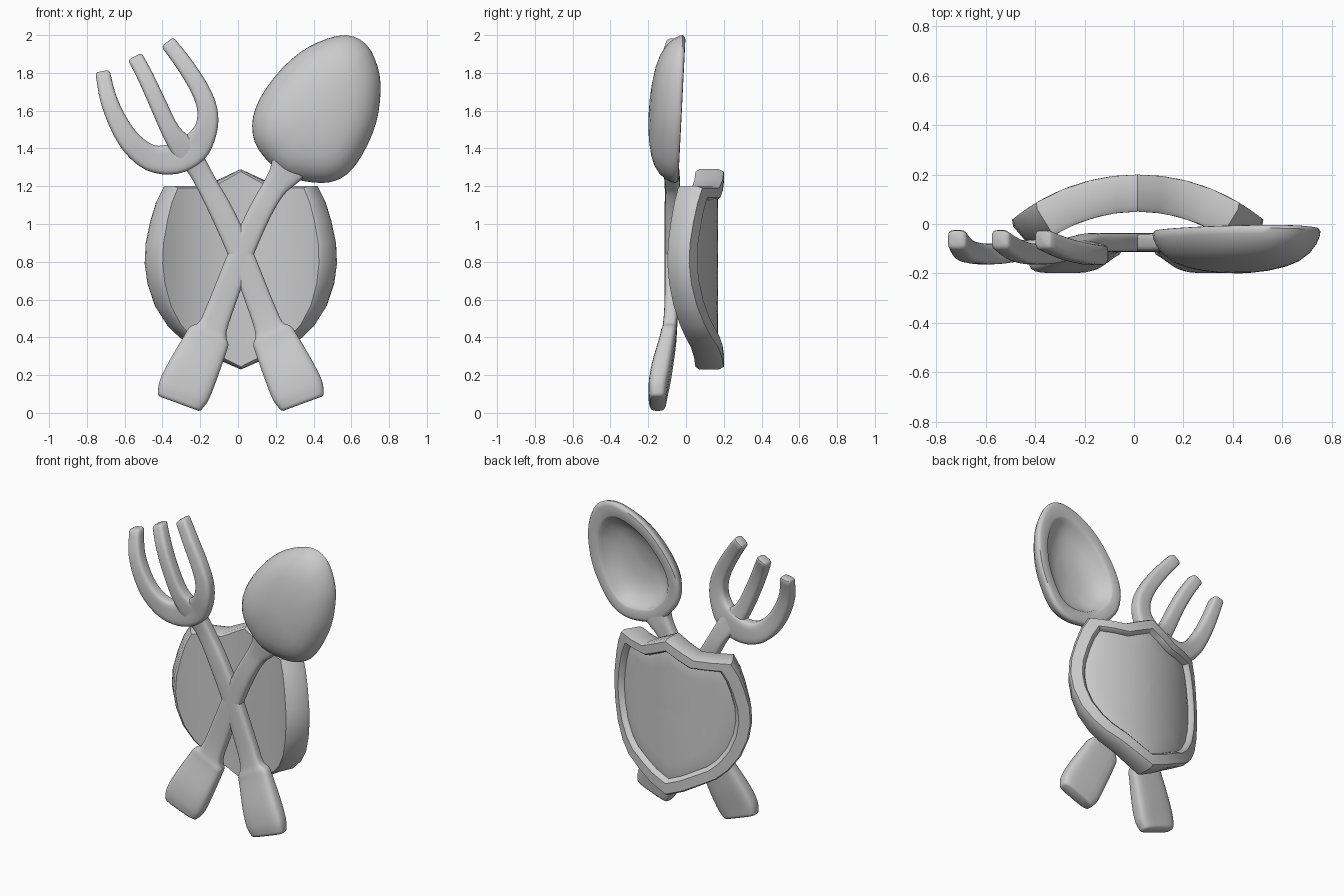
import bpy, bmesh, math
from mathutils import Vector

cube = bpy.data.objects.get("Cube")
if cube:
    bpy.data.objects.remove(cube)

grey = bpy.data.materials.new("plain_grey")
grey.use_nodes = True
grey.diffuse_color = (0.6, 0.6, 0.6, 1)
grey.node_tree.nodes["Principled BSDF"].inputs["Base Color"].default_value = (0.6, 0.6, 0.6, 1)
CROSS_X = 0.015


def spline(points, steps, closed=False):
    """Smooth interpolation through tuples of any length."""
    count = len(points)
    pick = (lambda i: points[i % count]) if closed else (lambda i: points[max(0, min(count - 1, i))])
    result = []
    for i in range(count if closed else count - 1):
        a, b, c, d = (pick(i + k) for k in (-1, 0, 1, 2))
        for s in range(steps):
            t = s / steps
            result.append(tuple(
                q + t * ((r - p) + t * ((2 * p - 5 * q + 4 * r - w) + t * (3 * (q - r) + w - p))) / 2
                for p, q, r, w in zip(a, b, c, d)))
    return result if closed else result + [points[-1]]


def skin(name, rings, angle=40):
    """Join successive rings of points into one closed surface."""
    bm = bmesh.new()
    loops = [[bm.verts.new(p) for p in ring] for ring in rings]
    n = len(loops[0])
    for low, high in zip(loops, loops[1:]):
        for i in range(n):
            j = (i + 1) % n
            bm.faces.new((low[i], low[j], high[j], high[i]))
    bm.faces.new(loops[0])
    bm.faces.new(loops[-1])
    bmesh.ops.recalc_face_normals(bm, faces=bm.faces[:])
    mesh = bpy.data.meshes.new(name)
    bm.to_mesh(mesh)
    bm.free()
    mesh.materials.append(grey)
    obj = bpy.data.objects.new(name, mesh)
    bpy.context.collection.objects.link(obj)
    bpy.ops.object.select_all(action="DESELECT")
    obj.select_set(True)
    bpy.context.view_layer.objects.active = obj
    bpy.ops.object.shade_smooth_by_angle(angle=math.radians(angle))
    return obj


def bar(name, stations, steps=4, sides=20, power=0.5):
    """Rounded bar through stations of x, z, y, half width, half depth."""
    path = spline(stations, steps)
    rings = []
    last = len(path) - 1
    for i, (x, z, y, wide, deep) in enumerate(path):
        a, b = path[max(i - 1, 0)], path[min(i + 1, last)]
        along = Vector((b[0] - a[0], b[2] - a[2], b[1] - a[1])).normalized()
        across = Vector((along.z, 0, -along.x)).normalized()

        def ring(shift, shrink):
            points = []
            for k in range(sides):
                t = math.tau * (k + 0.5) / sides
                u, v = (math.copysign(abs(f) ** power, f) for f in (math.cos(t), math.sin(t)))
                points.append(Vector((x, y, z)) + along * shift
                              + across * u * (wide - shrink) + Vector((0, v * (deep - shrink), 0)))
            return points

        # Softened ends
        if i == 0:
            rings += [ring(-0.015, 0.015), ring(-0.01, 0.005)]
        rings.append(ring(0, 0))
        if i == last:
            rings += [ring(0.01, 0.005), ring(0.015, 0.015)]
    return skin(name, rings)


def handle(side):
    """Grip and stem stations shared by both utensils."""
    half = [(-0.322, 0.063, -0.15, 0.125, 0.045), (-0.3, 0.12, -0.147, 0.14, 0.052),
            (-0.255, 0.22, -0.13, 0.136, 0.055), (-0.19, 0.36, -0.1, 0.121, 0.045),
            (-0.168, 0.41, -0.092, 0.112, 0.042), (-0.148, 0.455, -0.085, 0.078, 0.038),
            (-0.1, 0.58, -0.077, 0.07, 0.037), (0, 0.84, -0.075, 0.065, 0.038),
            (0.1, 1.06, -0.075, 0.062, 0.038)]
    return [(CROSS_X + side * p[0],) + p[1:] for p in half]


# Shield: concentric outlines wrapped around an upright cylinder
half = [(0, 1.29), (0.1, 1.245), (0.2, 1.2), (0.31, 1.2), (0.42, 1.2), (0.46, 1.12), (0.49, 1.02),
        (0.515, 0.9), (0.52, 0.79), (0.505, 0.68), (0.465, 0.56), (0.4, 0.46), (0.33, 0.395),
        (0.22, 0.335), (0.12, 0.28), (0, 0.23)]
outline = half + [(-x, z) for x, z in half[-2:0:-1]]
RADIUS, MID_Z = 0.8, 0.8
layers = [(s / 8 + 0.005, 0.65) for s in range(8)] + [
    (0.975, 0.65), (1, 0.67), (1, 0.775), (0.975, 0.8), (0.85, 0.8), (0.83, 0.79), (0.815, 0.765)]
layers += [(s / 8 + 0.005, 0.77) for s in range(6, -1, -1)]
rings = []
for scale, radius in layers:
    ring = []
    for x, z in outline:
        turn = math.asin(x / RADIUS) * scale
        ring.append((CROSS_X + radius * math.sin(turn), radius * math.cos(turn) - 0.6,
                     MID_Z + (z - MID_Z) * scale))
    rings.append(ring)
skin("shield", rings, 35)

# Spoon handle
bar("spoon_handle", handle(1) + [(0.19, 1.19, -0.07, 0.064, 0.038),
                                 (0.245, 1.265, -0.075, 0.085, 0.04),
                                 (0.29, 1.34, -0.085, 0.12, 0.04)])

# Spoon bowl: egg outline, domed at the front and hollow at the back
egg = [(0.17, 1.32), (0.09, 1.43), (0.08, 1.57), (0.15, 1.72), (0.28, 1.87), (0.42, 1.96),
       (0.57, 2.0), (0.68, 1.95), (0.74, 1.83), (0.755, 1.7), (0.73, 1.53), (0.66, 1.37),
       (0.58, 1.265), (0.48, 1.22), (0.36, 1.225), (0.25, 1.255)]
egg = spline(egg, 3, closed=True)
depths = [(0.01, 0.175), (0.2, 0.173), (0.4, 0.165), (0.6, 0.15), (0.75, 0.13), (0.87, 0.1),
          (0.95, 0.065), (0.99, 0.035), (1, 0.015), (0.975, 0.002), (0.93, 0), (0.79, 0), (0.76, 0.006),
          (0.72, 0.025), (0.64, 0.06), (0.5, 0.09), (0.3, 0.11), (0.01, 0.115)]
rings = []
for scale, depth in depths:
    ring = []
    for x, z in egg:
        px, pz = 0.42 + (x - 0.42) * scale, 1.58 + (z - 1.58) * scale
        ring.append((px, -0.022 + 0.05 * (pz - 1.6) - depth, pz))
    rings.append(ring)
skin("spoon_bowl", rings, 50)

# Fork handle running into the middle tine
bar("fork_handle_and_middle_tine", handle(-1) + [
    (-0.165, 1.21, -0.075, 0.056, 0.038), (-0.215, 1.3, -0.085, 0.058, 0.038),
    (-0.28, 1.39, -0.105, 0.07, 0.04), (-0.355, 1.49, -0.12, 0.05, 0.042),
    (-0.43, 1.65, -0.12, 0.045, 0.042), (-0.49, 1.78, -0.1, 0.043, 0.042),
    (-0.54, 1.875, -0.065, 0.041, 0.04)])

# Outer tines and the palm that joins them
bar("fork_outer_tines", [
    (-0.715, 1.795, -0.065, 0.039, 0.04), (-0.685, 1.66, -0.105, 0.045, 0.042),
    (-0.63, 1.53, -0.12, 0.052, 0.042), (-0.56, 1.425, -0.12, 0.06, 0.042),
    (-0.46, 1.35, -0.108, 0.07, 0.042), (-0.34, 1.345, -0.1, 0.082, 0.04),
    (-0.235, 1.4, -0.105, 0.082, 0.04), (-0.172, 1.495, -0.12, 0.062, 0.042),
    (-0.162, 1.6, -0.125, 0.054, 0.042), (-0.2, 1.71, -0.12, 0.049, 0.042),
    (-0.28, 1.84, -0.1, 0.045, 0.042), (-0.365, 1.953, -0.065, 0.041, 0.04)])
